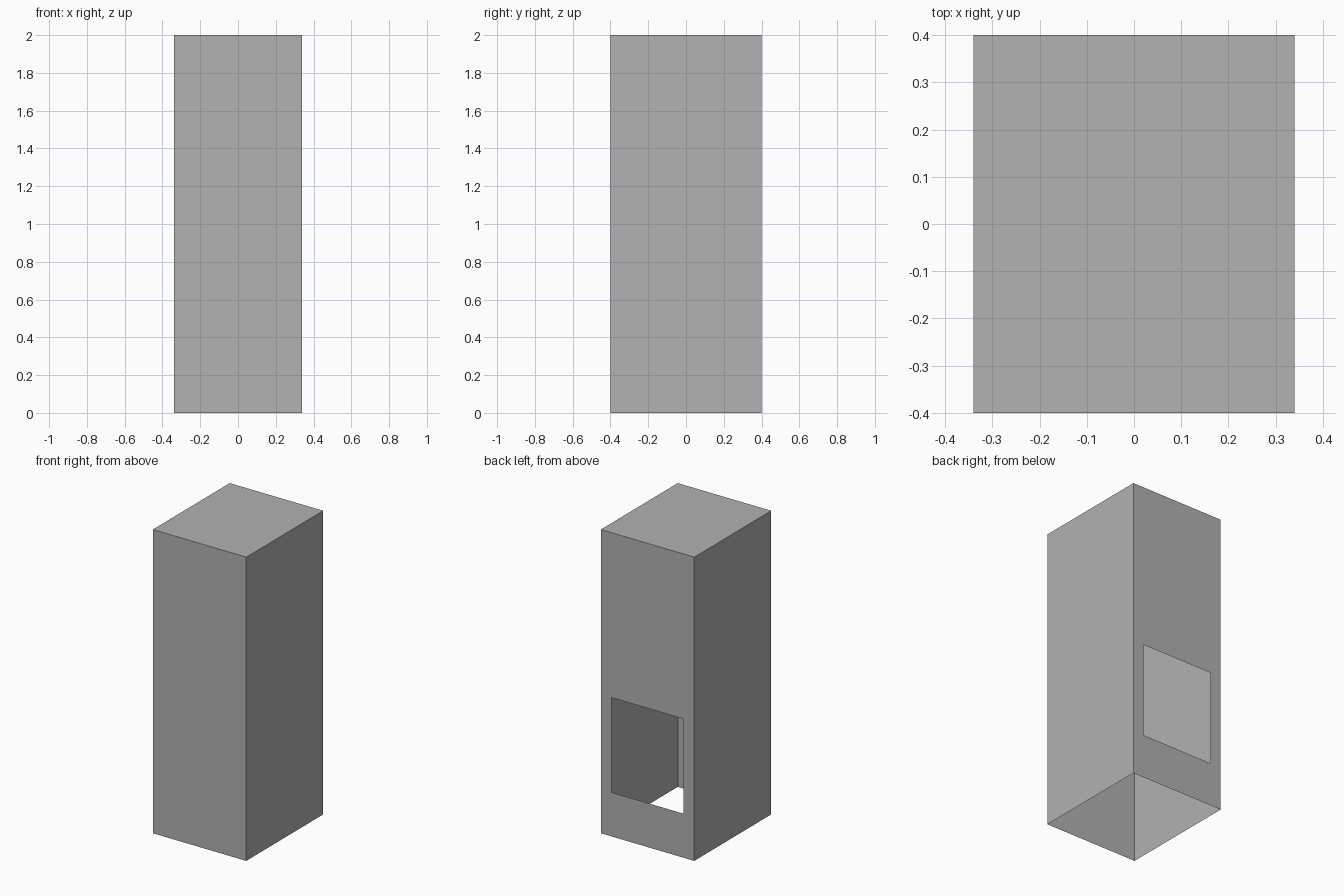
import bpy
import bmesh

cube = bpy.data.objects.get("Cube")
if cube:
    bpy.data.objects.remove(cube, do_unlink=True)

WIDTH, DEPTH, HEIGHT = 0.68, 0.8, 2.0
HOLE_HALF, HOLE_LOW, HOLE_HIGH = 0.262, 0.29, 0.914

# Plain grey finish
grey = bpy.data.materials.new("grey")
grey.use_nodes = True
colour = (0.445, 0.445, 0.445, 1)
grey.diffuse_color = colour
grey.node_tree.nodes["Principled BSDF"].inputs["Base Color"].default_value = colour

# Thin sheet box standing on the ground
bm = bmesh.new()
bmesh.ops.create_cube(bm, size=1)
for v in bm.verts:
    v.co = (v.co.x * WIDTH, v.co.y * DEPTH, (v.co.z + 0.5) * HEIGHT)
bm.normal_update()

# Open underside
bottom = [f for f in bm.faces if f.normal.z < -0.9]
bmesh.ops.delete(bm, geom=bottom, context="FACES_ONLY")

# Rectangular opening low in the back wall
back = next(f for f in bm.faces if f.normal.y > 0.9)
bmesh.ops.inset_individual(bm, faces=[back], thickness=0.05)
middle = back.calc_center_median().z
for v in back.verts:
    v.co.x = HOLE_HALF if v.co.x > 0 else -HOLE_HALF
    v.co.z = HOLE_HIGH if v.co.z > middle else HOLE_LOW
bmesh.ops.delete(bm, geom=[back], context="FACES_ONLY")

mesh = bpy.data.meshes.new("box_shell")
bm.to_mesh(mesh)
bm.free()
mesh.materials.append(grey)
shell = bpy.data.objects.new("box_shell", mesh)
bpy.context.collection.objects.link(shell)
